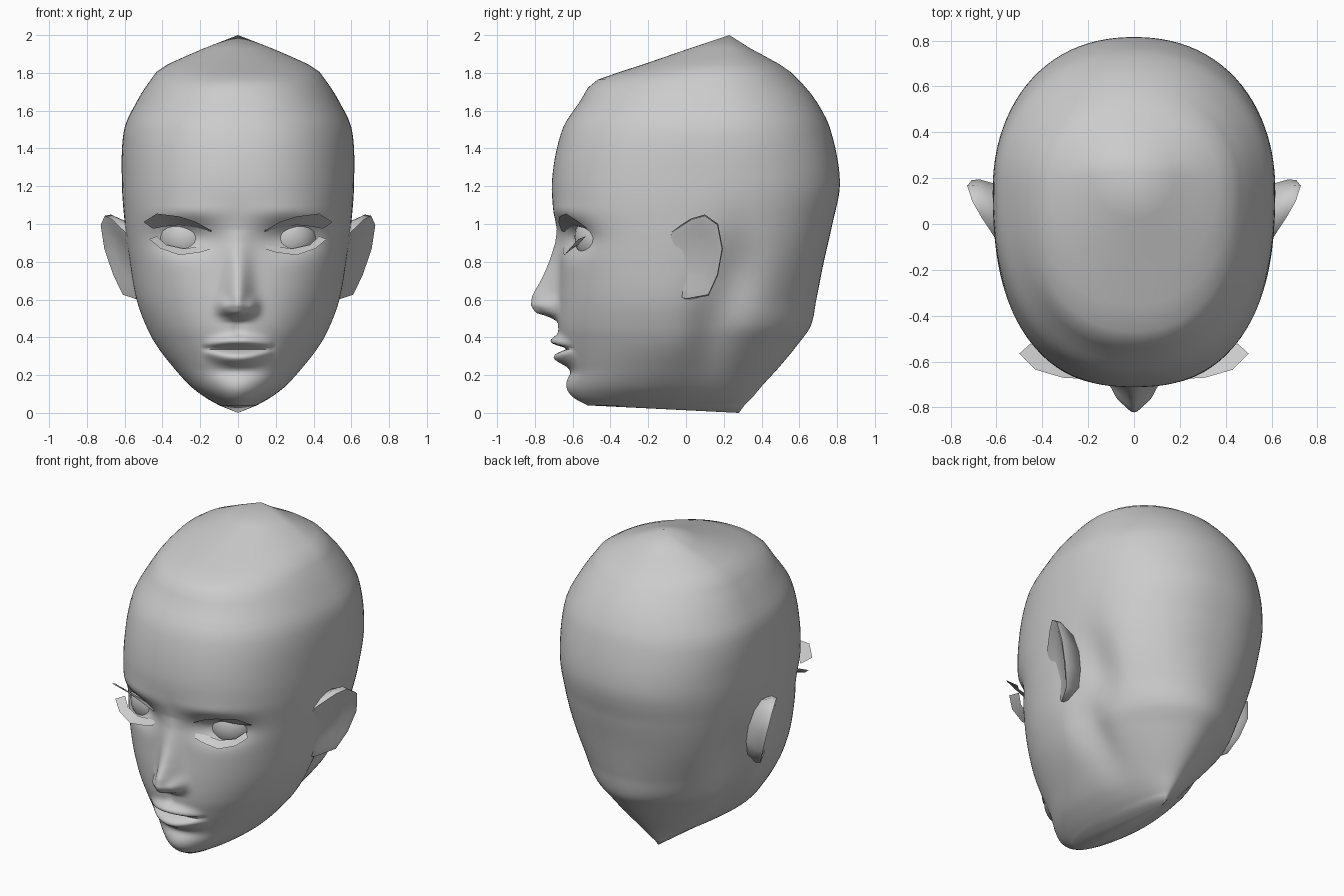
import bpy, bmesh, math
from math import sin, cos, pi, exp

if "Cube" in bpy.data.objects:
    bpy.data.objects.remove(bpy.data.objects["Cube"])

# Horizontal head sections: z, front y, widest y, back y, half width, roundness
LEVELS = [
    (0.04, -0.52, -0.20, 0.31, 0.10, 2.0), (0.08, -0.585, -0.20, 0.35, 0.17, 2.0),
    (0.14, -0.62, -0.18, 0.40, 0.25, 2.0), (0.25, -0.635, -0.12, 0.50, 0.35, 2.0),
    (0.36, -0.665, -0.06, 0.59, 0.435, 2.0), (0.46, -0.68, -0.02, 0.66, 0.49, 2.1),
    (0.60, -0.68, 0.0, 0.69, 0.54, 2.2), (0.80, -0.67, 0.05, 0.73, 0.575, 2.4),
    (1.00, -0.69, 0.09, 0.775, 0.60, 2.45), (1.22, -0.71, 0.13, 0.815, 0.615, 2.4),
    (1.50, -0.655, 0.16, 0.765, 0.603, 2.3), (1.65, -0.56, 0.16, 0.69, 0.535, 2.25),
    (1.76, -0.475, 0.16, 0.60, 0.465, 2.2), (1.83, -0.27, 0.18, 0.52, 0.40, 2.2),
    (1.93, 0.02, 0.22, 0.34, 0.18, 2.0),
]
NOSE = [(0.48, 0), (0.51, 0.05), (0.53, 0.115), (0.57, 0.14), (0.62, 0.135),
        (0.70, 0.095), (0.80, 0.055), (0.90, 0.018), (0.97, 0)]


def lerp_table(table, z):
    for (a, va), (b, vb) in zip(table, table[1:]):
        if a <= z <= b:
            return va + (vb - va) * (z - a) / (b - a)
    return 0.0


def section(z):
    """Cubic interpolation between the head sections."""
    L = LEVELS
    i = max(k for k in range(len(L) - 1) if L[k][0] <= z + 1e-6)
    h = L[i + 1][0] - L[i][0]
    t = min(1, (z - L[i][0]) / h)

    def slope(k, c):
        lo, hi = max(k - 1, 0), min(k + 1, len(L) - 1)
        return (L[hi][c] - L[lo][c]) / (L[hi][0] - L[lo][0])
    return [(2*t**3 - 3*t**2 + 1) * L[i][c] + (t**3 - 2*t*t + t) * h * slope(i, c)
            + (3*t*t - 2*t**3) * L[i + 1][c] + (t**3 - t*t) * h * slope(i + 1, c)
            for c in range(1, 6)]


def bump(a, b, sa, sb):
    return exp(-0.5 * ((a / sa) ** 2 + (b / sb) ** 2))


def face_relief(x, z):
    """Forward displacement of the face: nose, eye sockets, lips and chin."""
    ax = abs(x)
    d = lerp_table(NOSE, z) * exp(-0.5 * (x / 0.047) ** 2)
    d += 0.045 * bump(ax - 0.075, z - 0.565, 0.025, 0.03)
    d -= 0.08 * bump(ax - 0.28, z - 0.93, 0.115, 0.06)
    d += 0.015 * bump(ax - 0.27, z - 1.06, 0.15, 0.04)
    lip = max(0, 1 - (x / 0.19) ** 2)
    curve = 1 - lip
    d += lip * 0.05 * bump(0, z - 0.380 + 0.03 * curve, 1, 0.022)
    d += lip * 0.055 * bump(0, z - 0.290 - 0.04 * curve, 1, 0.026)
    d -= lip ** 0.5 * 0.045 * bump(0, z - 0.340, 1, 0.011)
    d -= 0.02 * bump(x, z - 0.22, 0.10, 0.025)
    d -= 0.012 * bump(x, z - 0.45, 0.02, 0.035)
    d += 0.015 * bump(x, z - 0.12, 0.08, 0.04)
    return d


def make_object(name, verts, faces, angle=180):
    mesh = bpy.data.meshes.new(name)
    mesh.from_pydata(verts, [], faces)
    bm = bmesh.new()
    bm.from_mesh(mesh)
    bmesh.ops.recalc_face_normals(bm, faces=bm.faces)
    bm.to_mesh(mesh)
    bm.free()
    ob = bpy.data.objects.new(name, mesh)
    bpy.context.collection.objects.link(ob)
    bpy.ops.object.select_all(action='DESELECT')
    ob.select_set(True)
    bpy.context.view_layer.objects.active = ob
    bpy.ops.object.shade_smooth_by_angle(angle=math.radians(angle))
    return ob


def bridge(rows, n, closed=True):
    return [(r*n + i, r*n + (i+1) % n, (r+1)*n + (i+1) % n, (r+1)*n + i)
            for r in range(rows - 1) for i in range(n if closed else n - 1)]


def mirror(ob):
    m = ob.modifiers.new("mirror", 'MIRROR')
    m.use_mirror_merge = False


# Head: dense loft, finer at the face
N = 144
zs = [0.04 + 0.0106 * i for i in range(100)]
zs += [1.10 + 0.83 * i / 20 for i in range(21)]
verts = []
for z in zs:
    yf, yc, yb, hw, n = section(z)
    for i in range(N):
        u = -pi + 2 * pi * i / N
        th = u - 0.5 * sin(u)
        s, c = sin(th), cos(th)
        e = n if c > 0 else n - 0.2
        r = (abs(s) ** e + abs(c) ** e) ** (-1 / e)
        x = hw * r * s
        y = yc - r * c * ((yc - yf) if c > 0 else (yb - yc))
        # hollows behind the ear and between jaw and neck
        x *= 1 - 0.12 * bump(y - 0.27, z - 0.72, 0.09, 0.16) - 0.13 * bump(y - 0.13, z - 0.38, 0.08, 0.18)
        if c > 0.2:
            y -= face_relief(x, z)
        verts.append((x, y, z))
faces = bridge(len(zs), N)
verts += [(0, 0.28, 0.0), (0, 0.23, 2.0)]
base, top = (len(zs) - 1) * N, len(zs) * N + 1
for i in range(N):
    j = (i + 1) % N
    faces += [(j, i, top - 1), (base + i, base + j, top)]
make_object("head", verts, faces, 70)

# Ears: outline rings from the buried root over the rim into the hollow
OUTLINE = [(-0.08, 0.62), (0.0, 0.598), (0.12, 0.62), (0.17, 0.73), (0.195, 0.87),
           (0.17, 1.0), (0.10, 1.05), (0.03, 1.03), (-0.08, 0.96), (-0.11, 0.78)]
verts = []
for scale, off in ((0.72, -0.14), (0.9, -0.06), (1.0, -0.02), (0.97, 0.015), (0.8, 0.012), (0.5, -0.005)):
    for y, z in OUTLINE:
        y2, z2 = 0.06 + (y - 0.06) * scale, 0.83 + (z - 0.83) * scale
        verts.append((0.505 + 0.25 * (z2 - 0.6) + 0.5 * (y2 + 0.05) + off, y2, z2))
k = len(OUTLINE)
faces = bridge(6, k) + [tuple(range(5 * k, 6 * k)), tuple(range(k))]
mirror(make_object("ears", verts, faces, 60))

# Eyeballs
for side, name in ((-1, "left_eye"), (1, "right_eye")):
    bpy.ops.mesh.primitive_uv_sphere_add(segments=24, ring_count=16, radius=0.15,
                                         location=(side * 0.272, -0.44, 0.93))
    bpy.context.object.name = name
    bpy.ops.object.shade_smooth()

# Lashes: thin strips from eyelid to outer edge
UPPER = [(0.14, -0.62, 0.95), (0.22, -0.61, 0.98), (0.31, -0.595, 0.995), (0.40, -0.565, 0.985), (0.45, -0.52, 0.975),
         (0.14, -0.66, 0.965), (0.22, -0.675, 1.01), (0.31, -0.67, 1.04), (0.43, -0.635, 1.055), (0.50, -0.565, 1.01)]
LOWER = [(0.14, -0.63, 0.895), (0.20, -0.61, 0.88), (0.29, -0.60, 0.87), (0.38, -0.57, 0.89), (0.43, -0.53, 0.935),
         (0.15, -0.65, 0.865), (0.20, -0.65, 0.85), (0.31, -0.645, 0.835), (0.41, -0.615, 0.87), (0.47, -0.57, 0.92)]
for name, strip in (("upper_lashes", UPPER), ("lower_lashes", LOWER)):
    mirror(make_object(name, strip, bridge(2, 5, False)))
